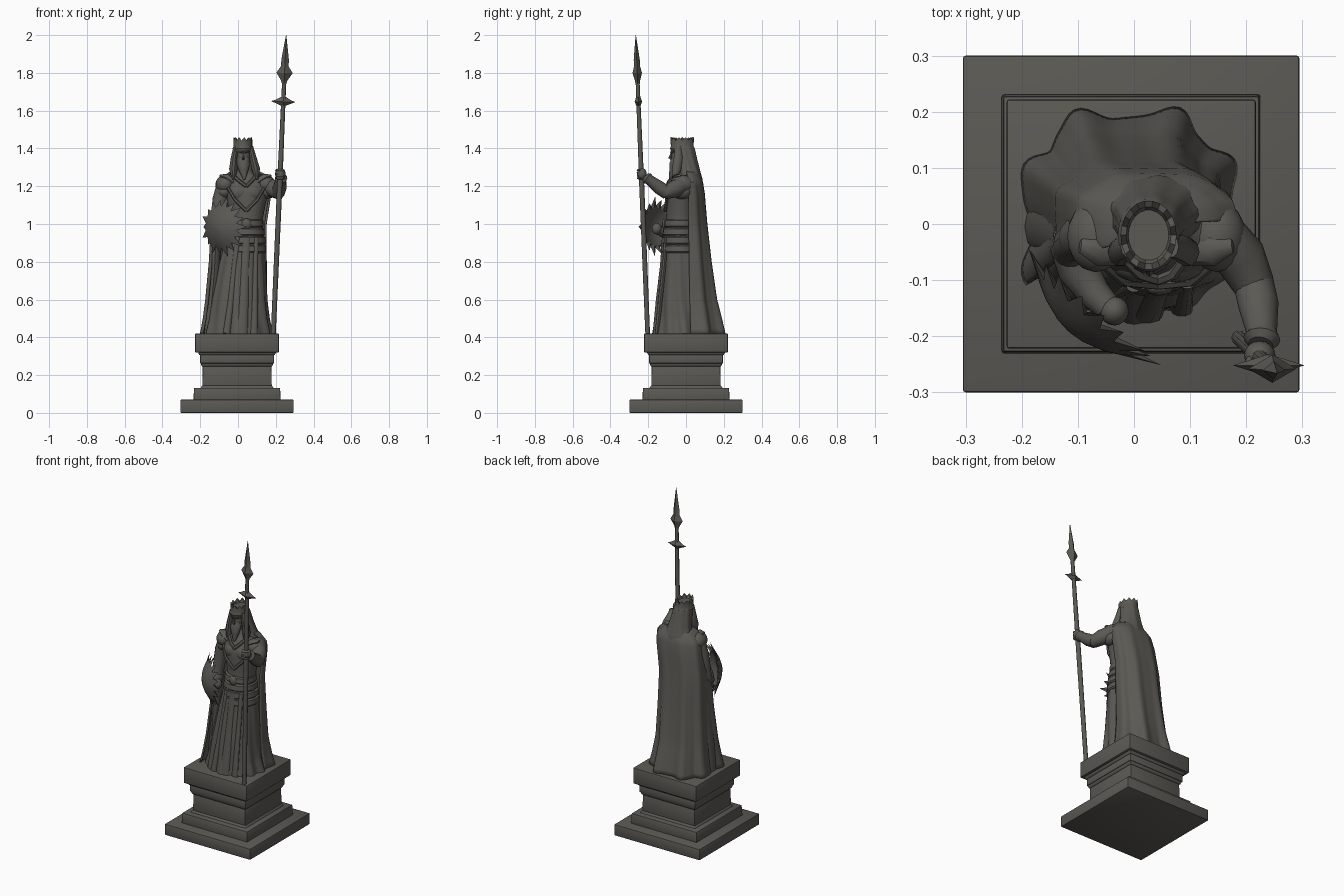
import bpy, bmesh, math
from mathutils import Vector, Matrix

stone = bpy.data.materials.new("dark_stone")
stone.diffuse_color = (0.105, 0.1, 0.088, 1)


def finish(name, bm, angle=40):
    bmesh.ops.recalc_face_normals(bm, faces=bm.faces)
    me = bpy.data.meshes.new(name)
    bm.to_mesh(me)
    bm.free()
    me.materials.append(stone)
    me.shade_smooth()
    me.set_sharp_from_angle(angle=math.radians(angle))
    ob = bpy.data.objects.new(name, me)
    bpy.context.collection.objects.link(ob)
    return ob


def skin(name, rings, closed=True, angle=40):
    """Bridge a list of point rings into a surface, capped when closed."""
    bm = bmesh.new()
    vs = [[bm.verts.new(p) for p in r] for r in rings]
    n = len(rings[0])
    for a, b in zip(vs, vs[1:]):
        for i in range(n if closed else n - 1):
            j = (i + 1) % n
            bm.faces.new((a[i], a[j], b[j], b[i]))
    if closed:
        bm.faces.new(vs[0])
        bm.faces.new(vs[-1])
    return finish(name, bm, angle)


def loft(name, keys, n=32, arc=None, sub=1, fold=None, power=2.0, angle=40):
    """Stack rings given as (z, cx, cy, rx, ry); fold(a, t) scales the radius."""
    rows = []
    for k0, k1 in zip(keys, keys[1:]):
        for s in range(sub):
            rows.append([p + (q - p) * s / sub for p, q in zip(k0, k1)])
    rows.append(keys[-1])
    a0, a1 = arc or (0, 2 * math.pi)
    count = n + 1 if arc else n
    rings = []
    for m, (z, cx, cy, rx, ry) in enumerate(rows):
        ring = []
        for i in range(count):
            a = a0 + (a1 - a0) * i / n
            c, s = math.cos(a), math.sin(a)
            f = fold(a, m / (len(rows) - 1)) if fold else 1
            e = 2 / power
            ring.append((cx + f * rx * math.copysign(abs(c) ** e, c),
                         cy + f * ry * math.copysign(abs(s) ** e, s), z))
        rings.append(ring)
    return skin(name, rings, arc is None, angle)


def sweep(name, pts, n=10, ref=(0, 1, 0), angle=40):
    """Tube through points (x, y, z, r) or (x, y, z, ru, rv)."""
    P = [Vector(p[:3]) for p in pts]
    rings = []
    for i, p in enumerate(pts):
        t = (P[min(i + 1, len(P) - 1)] - P[max(i - 1, 0)]).normalized()
        u = Vector(ref).cross(t).normalized()
        v = t.cross(u)
        rings.append([P[i] + u * p[3] * math.cos(2 * math.pi * k / n)
                      + v * p[-1] * math.sin(2 * math.pi * k / n) for k in range(n)])
    return skin(name, rings, True, angle)


def ball(name, loc, size, rot=(0, 0, 0), seg=16):
    bm = bmesh.new()
    bmesh.ops.create_uvsphere(bm, u_segments=seg, v_segments=seg // 2 + 2, radius=1)
    R = Matrix.Rotation(rot[2], 4, 'Z') @ Matrix.Rotation(rot[1], 4, 'Y') @ Matrix.Rotation(rot[0], 4, 'X')
    bm.transform(Matrix.Translation(loc) @ R @ Matrix.Diagonal((*size, 1)))
    return finish(name, bm, 60)


# Pedestal: square blocks and mouldings
for name, z0, z1, h0, h1 in (
        ("plinth_slab", 0, .07, .3, .3), ("plinth_step", .065, .132, .231, .228),
        ("foot_moulding", .128, .145, .195, .185), ("pedestal_shaft", .13, .25, .184, .182),
        ("neck_moulding", .245, .265, .186, .194), ("neck_band", .262, .31, .196, .196),
        ("cap_moulding", .305, .325, .2, .208), ("cap_slab", .32, .42, .222, .222)):
    bm = bmesh.new()
    bmesh.ops.create_cube(bm, size=1)
    for v in bm.verts:
        h = h1 if v.co.z > 0 else h0
        v.co = (math.copysign(h, v.co.x) - .005, math.copysign(h, v.co.y), z1 if v.co.z > 0 else z0)
    bmesh.ops.bevel(bm, geom=bm.edges[:], offset=.005, segments=2, profile=.5, affect='EDGES')
    finish(name, bm, 35)

# Robe with folds that deepen toward the hem
loft("robe", [(.415, 0, -.025, .18, .145), (.5, .003, -.027, .16, .133), (.6, .008, -.03, .146, .123),
              (.8, .025, -.03, .12, .1), (.97, .043, -.03, .092, .085)], n=96, sub=5,
     fold=lambda a, t: 1 + (.045 - .03 * t) * (math.sin(11 * a + 3 * t) + .5 * math.sin(7 * a - 3 * t)))

# Cape wrapped around the back, with two deep lobes at the hem
cape = loft("cape", [(.415, -.008, .0, .185, .197), (.5, -.008, 0, .17, .18), (.6, -.008, .0, .158, .157),
                     (.8, .0, .0, .148, .13), (1, .005, 0, .143, .108), (1.16, .03, 0, .142, .095),
                     (1.22, .04, -.005, .138, .09), (1.26, .04, -.005, .1, .07), (1.285, .035, -.005, .05, .05)],
            n=72, sub=3, arc=(.08, math.pi + .45), power=2.5,
            fold=lambda a, t: 1 + .075 * max(0, 1 - 1.1 * t) * math.cos(8 * (a - 2) + .8 * t)
            + .015 * max(0, 1 - t) * math.sin(17 * a))
m = cape.modifiers.new("thickness", 'SOLIDIFY')
m.thickness, m.offset = .012, 0

# Torso and breastplate
loft("torso", [(.93, .045, -.03, .09, .083), (1.02, .045, -.028, .085, .075), (1.1, .045, -.025, .1, .078),
               (1.18, .043, -.02, .122, .082), (1.23, .04, -.012, .115, .07), (1.27, .035, -.01, .05, .048),
               (1.32, .03, -.015, .035, .038)], n=28, sub=2)
for s in (-1, 1):
    ball("chest_plate", (.043 + s * .042, -.073, 1.165), (.048, .03, .042), (0, s * .4, s * .25))
    sweep("breastplate_trim", [(.043 + s * .095, -.075, 1.19, .008), (.043 + s * .06, -.103, 1.13, .009),
                               (.043, -.108, 1.07, .01)], 6)
    sweep("collar_trim", [(.035 + s * .06, -.055, 1.255, .01), (.04 + s * .03, -.09, 1.225, .01),
                          (.043, -.1, 1.2, .01)], 6)

# Ribbed waist armour
for z, rx, ry in ((.87, .108, .097), (.915, .104, .094), (.96, .098, .09), (1.005, .092, .083)):
    loft("waist_band", [(z - .024, .04, -.03, rx - .004, ry - .004), (z - .016, .04, -.03, rx + .004, ry + .004),
                        (z + .014, .042, -.03, rx, ry), (z + .022, .042, -.03, rx - .012, ry - .012)], 24)
ball("belt_buckle", (.045, -.114, 1.0), (.026, .014, .03), seg=8)

# Hanging cloth panels on the front, swept toward one side at the hem
for x0, x1, w in ((.045, .02, .022), (.095, .085, .014), (0, -.06, .014)):
    d = abs(x0 - .04) ** 2 * 4
    sweep("front_panel", [(x0, -.118 + d, .93, w, .01), (x0 * .7 + x1 * .3, -.127 + d, .78, w, .011),
                          (x0 * .4 + x1 * .6, -.148 + d, .6, w * 1.15, .012),
                          (x1, -.165 + d, .42, w * 1.4, .012)], 10)

# Head, face, beard and hair
ball("face", (.028, -.035, 1.36), (.037, .042, .056))
sweep("nose", [(.028, -.076, 1.378, .005), (.028, -.085, 1.35, .008), (.028, -.074, 1.342, .007)], 6, (1, 0, 0))
sweep("beard", [(.028, -.055, 1.345, .032, .022), (.028, -.066, 1.315, .034, .024),
                (.03, -.07, 1.28, .024, .02), (.033, -.085, 1.235, .005, .005)], 10)
for s in (-1, 1):
    sweep("brow", [(.028 + s * .005, -.078, 1.38, .007), (.028 + s * .032, -.06, 1.387, .007)], 6, (0, 0, 1))
    sweep("front_hair_lock", [(.028 + s * .038, -.04, 1.41, .014, .02), (.03 + s * .05, -.042, 1.35, .018, .024),
                              (.035 + s * .06, -.05, 1.29, .022, .026), (.038 + s * .062, -.066, 1.235, .008, .01)], 10)
loft("hair", [(1.18, .04, .035, .1, .055), (1.24, .04, .025, .09, .06), (1.29, .035, .012, .072, .06),
              (1.34, .03, .002, .062, .057), (1.4, .027, -.012, .053, .058), (1.43, .026, -.018, .043, .05)],
     n=36, sub=3, fold=lambda a, t: 1 + .035 * math.sin(9 * a + 3 * t))

# Crown: band with blunt points
ring, N = [], 22
for z, sx, sy in ((1.385, .05, .06), (1.4, .055, .065), (1.41, .05, .061), (1.45, .05, .062),
                  (1.445, .04, .051), (1.435, .036, .045)):
    ring.append([(.026 + sx * math.cos(2 * math.pi * i / N), -.02 + sy * math.sin(2 * math.pi * i / N),
                  z + ((.01 if i % 2 else -.008) if z > 1.44 else 0)) for i in range(N)])
skin("crown", ring, True, 30)

# Shoulder armour with upturned flares
for s, x in ((-1, -.068), (1, .148)):
    ball("shoulder_guard", (x, -.022, 1.21), (.052, .064, .05), (0, s * .5, 0))
    ball("upper_shoulder_plate", (x + s * .004, -.022, 1.172), (.044, .055, .04), (0, s * .3, 0))
    sweep("shoulder_flare", [(x - s * .045, -.045, 1.22, .02, .03), (x - s * .005, -.045, 1.245, .022, .03),
                             (x + s * .028, -.04, 1.257, .006, .012)], 8)

# Arm holding the spear
sweep("spear_upper_arm", [(.155, -.02, 1.205, .045), (.19, -.06, 1.185, .046), (.212, -.105, 1.17, .038),
                          (.22, -.125, 1.175, .032)], 14, (0, 0, 1))
sweep("spear_forearm", [(.212, -.1, 1.165, .036), (.222, -.145, 1.195, .036), (.228, -.195, 1.235, .027),
                        (.228, -.205, 1.242, .033), (.226, -.215, 1.25, .022)], 14, (0, 0, 1))
ball("spear_hand", (.224, -.234, 1.265), (.028, .026, .032))
for k in range(4):
    ball("spear_finger", (.222, -.246, 1.243 + k * .014), (.026, .015, .008), seg=8)

# Arm carrying the shield, with a hanging sleeve
sweep("shield_upper_arm", [(-.07, -.02, 1.21, .042), (-.095, -.025, 1.13, .04), (-.11, -.035, 1.03, .034),
                           (-.113, -.045, .97, .034)], 14)
sweep("shield_forearm", [(-.115, -.035, .965, .036), (-.1, -.08, .95, .037), (-.07, -.125, .96, .029),
                         (-.045, -.15, .97, .024)], 14, (0, 0, 1))
ball("shield_hand", (-.035, -.155, .975), (.026, .026, .03))
sweep("hanging_sleeve", [(-.115, -.03, .98, .03, .05), (-.118, -.03, .88, .028, .055),
                         (-.125, -.02, .75, .03, .05), (-.155, -.005, .42, .04, .055)], 12)

# Spiked sun shield: hollow dome with radial points
K = 18
nrm = Vector((-.66, -.75, 0)).normalized()
u, up = Vector((.75, -.66, 0)).normalized(), Vector((0, 0, 1))
centre = Vector((-.08, -.152, .985))
rings = []
for r, d, tooth in ((.004, .054, 0), (.03, .051, 0), (.07, .038, 0), (.1, .022, 0),
                    (.11, .014, 1), (.1, .006, 0), (.065, .024, 0), (.004, .038, 0)):
    row = []
    for i in range(2 * K):
        a = math.pi * i / K
        tip = tooth and i % 2 == 0
        q = (.162 if i % 4 == 0 else .146) if tip else r
        row.append(centre + (u * math.cos(a) + up * math.sin(a)) * q + nrm * (-.01 if tip else d))
    rings.append(row)
skin("sun_shield", rings, True, 30)

# Spear: shaft, guard and blade along one leaning axis
A, B = Vector((.187, -.203, .42)), Vector((.255, -.266, 2.0))


def on_spear(z, rx, ry):
    return (*A.lerp(B, (z - .42) / 1.58), rx, ry)


sweep("spear_shaft", [on_spear(.415, .013, .013), on_spear(1.2, .014, .014), on_spear(1.76, .011, .011)], 10)
sweep("spear_guard", [on_spear(1.627, .014, .012), on_spear(1.638, .04, .016), on_spear(1.648, .064, .02),
                      on_spear(1.657, .04, .016), on_spear(1.672, .014, .012)], 4, angle=20)
sweep("spear_blade", [on_spear(1.74, .011, .011), on_spear(1.76, .017, .014), on_spear(1.8, .043, .025),
                      on_spear(1.835, .02, .016), on_spear(1.87, .02, .016), on_spear(2.0, .001, .001)], 4, angle=20)
